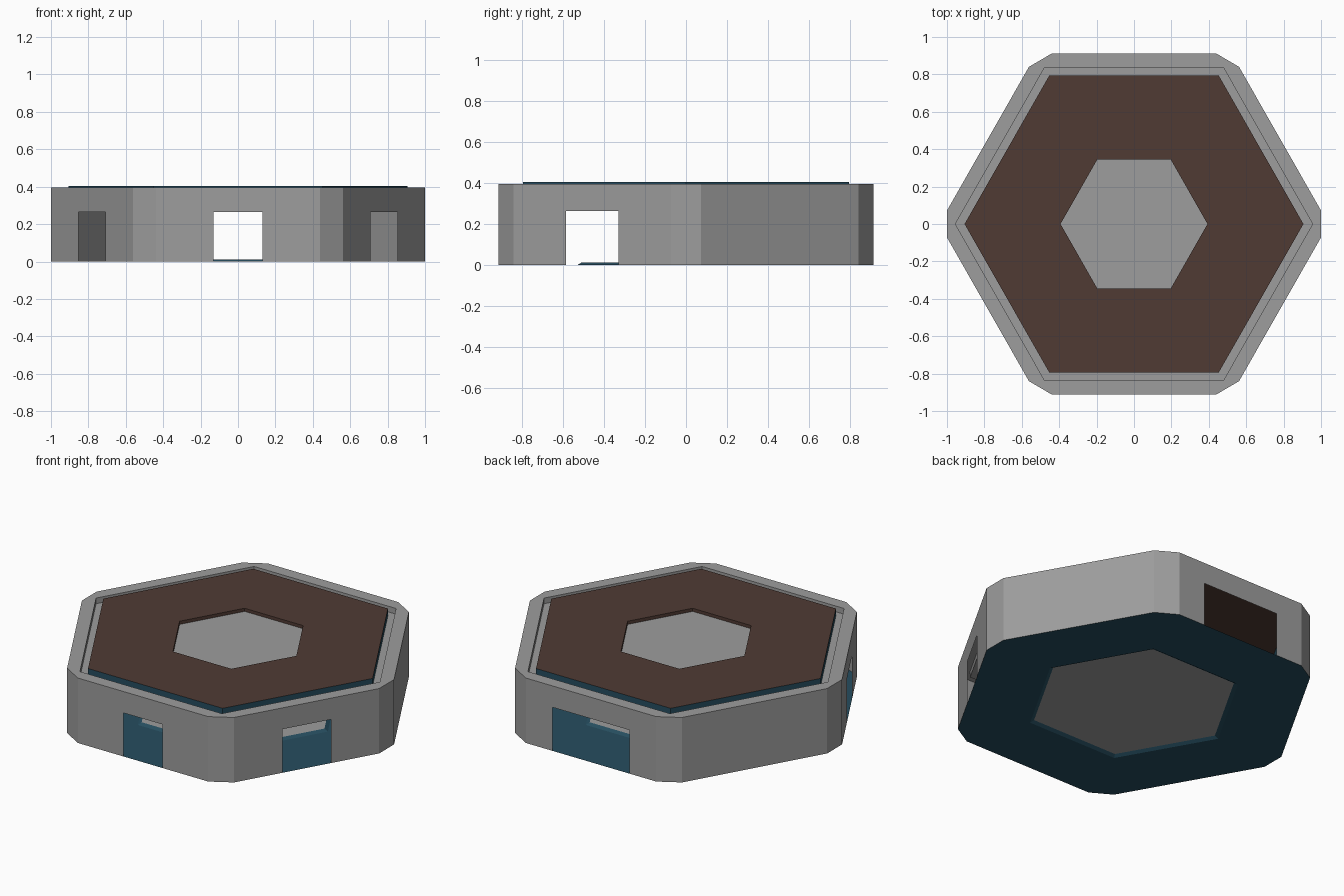
import bpy, bmesh, math

if "Cube" in bpy.data.objects:
    bpy.data.objects.remove(bpy.data.objects["Cube"])

STRETCH = 1.012          # the hexagon is very slightly longer in y
WALL_R, CORNER = 1.041, 0.082
WALL_TOP, DOOR_TOP = 0.395, 0.265


def material(name, rgb):
    m = bpy.data.materials.new(name)
    m.diffuse_color = (*rgb, 1)
    m.use_nodes = True
    m.node_tree.nodes["Principled BSDF"].inputs["Base Color"].default_value = m.diffuse_color
    return m


grey = material("concrete grey", (0.34, 0.34, 0.34))
brown = material("roof brown", (0.080, 0.043, 0.034))
blue = material("deep teal blue", (0.019, 0.075, 0.115))


def ring(radius, z, cut=0.0):
    """Hexagon with its corners cut off: two points per corner."""
    v = [(radius * math.cos(math.radians(60 * i)),
          radius * math.sin(math.radians(60 * i))) for i in range(6)]
    pts = []
    for i in range(6):
        for j in (i - 1, (i + 1) % 6):
            t = cut / radius
            pts.append((v[i][0] + (v[j][0] - v[i][0]) * t,
                        (v[i][1] + (v[j][1] - v[i][1]) * t) * STRETCH, z))
    return pts


def finish(name, bm, mat):
    bmesh.ops.remove_doubles(bm, verts=bm.verts, dist=1e-4)
    me = bpy.data.meshes.new(name)
    bm.to_mesh(me)
    bm.free()
    me.materials.append(mat)
    ob = bpy.data.objects.new(name, me)
    bpy.context.collection.objects.link(ob)
    return ob


def loft(name, rings, mat):
    """Skin a list of rings; corners without a cut collapse to one point."""
    bm = bmesh.new()
    loops = [[bm.verts.new(p) for p in r] for r in rings]
    for a, b in zip(loops, loops[1:]):
        for i in range(12):
            j = (i + 1) % 12
            bm.faces.new((a[i], a[j], b[j], b[i]))
    return finish(name, bm, mat)


def plate(name, radius, z, mat, down=False):
    bm = bmesh.new()
    pts = ring(radius, z)[::2]
    bm.faces.new([bm.verts.new(p) for p in (pts[::-1] if down else pts)])
    return finish(name, bm, mat)


# Outer walls: door half-width for each side, counted from the right-back side
doors = {1: 0.26, 3: 0.148, 4: 0.13, 5: 0.148}
bm = bmesh.new()
base = ring(WALL_R, 0, CORNER)
for i in range(12):
    p, q = base[i], base[(i + 1) % 12]
    length = math.dist(p, q)

    def quad(t0, t1, z0, z1):
        def at(t, z):
            return bm.verts.new((p[0] + (q[0] - p[0]) * t,
                                 p[1] + (q[1] - p[1]) * t, z))
        bm.faces.new((at(t0, z0), at(t1, z0), at(t1, z1), at(t0, z1)))

    half = doors.get(i // 2) if i % 2 else None
    if half:
        a, b = 0.5 - half / length, 0.5 + half / length
        quad(0, a, 0, DOOR_TOP)
        quad(b, 1, 0, DOOR_TOP)
        for t0, t1 in ((0, a), (a, b), (b, 1)):
            quad(t0, t1, DOOR_TOP, WALL_TOP)
    else:
        quad(0, 1, 0, WALL_TOP)
finish("outer_wall", bm, grey)

# Wall cap and the gutter behind it
loft("wall_cap", [ring(WALL_R, WALL_TOP, CORNER), ring(0.955, WALL_TOP),
                  ring(0.955, 0.36), ring(0.906, 0.36)], grey)

# Roof: blue edge, brown ring with a rim, grey sunken centre
loft("roof_edge", [ring(0.906, 0.36), ring(0.906, 0.404)], blue)
loft("roof_ring", [ring(0.906, 0.404), ring(0.393, 0.404),
                   ring(0.393, 0.385)], brown)
plate("roof_centre", 0.393, 0.385, grey)

# Floor: blue ring stepping up to a grey plate
loft("floor_ring", [ring(0.582, 0.012), ring(0.605, 0),
                    ring(WALL_R, 0, CORNER)], blue)
plate("floor_plate", 0.582, 0.012, grey, down=True)
